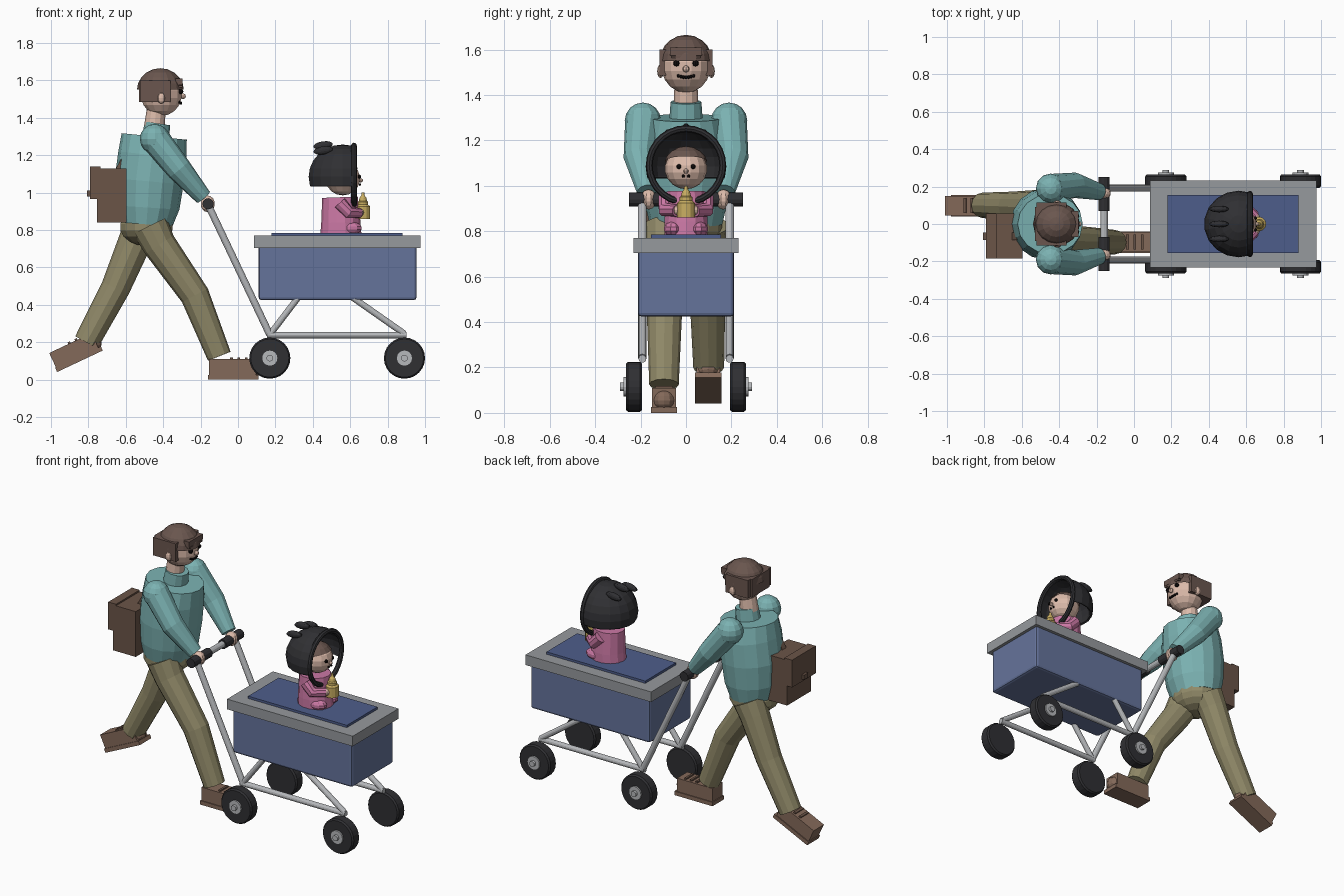
import bpy, bmesh, math
from mathutils import Vector as V, Matrix as M

if "Cube" in bpy.data.objects:
    bpy.data.objects.remove(bpy.data.objects["Cube"])

def mat(name, h):
    m = bpy.data.materials.new(name)
    m.diffuse_color = [((h >> s & 255) / 255) ** 2.2 for s in (16, 8, 0)] + [1]
    m.use_nodes = True
    m.node_tree.nodes["Principled BSDF"].inputs["Base Color"].default_value = m.diffuse_color
    return m

TEAL, SKIN, HAIR = mat("teal", 0x7AB0B0), mat("skin", 0xDDBBAA), mat("brown_hair", 0x6A5750)
PANTS, SHOE, BAG = mat("khaki", 0x8F8868), mat("shoe_brown", 0x83695A), mat("bag_brown", 0x6A5549)
BLUE, PAD, BLACK = mat("blue", 0x65739A), mat("dark_blue", 0x4F5E8A), mat("black", 0x333336)
PINK, YELLOW, DARK = mat("pink", 0xCB78A4), mat("yellow", 0xC8AD62), mat("eye", 0x181414)
GREY, RIM = mat("metal", 0xB5B7BA), mat("rim_grey", 0x95989C)

def finish(bm, name, m):
    bmesh.ops.recalc_face_normals(bm, faces=bm.faces[:])
    me = bpy.data.meshes.new(name)
    bm.to_mesh(me)
    bm.free()
    ob = bpy.data.objects.new(name, me)
    bpy.context.collection.objects.link(ob)
    me.materials.append(m)
    return ob

def box(name, c, size, m, rot=0, bevel=0):
    bm = bmesh.new()
    bmesh.ops.create_cube(bm, size=1, matrix=M.LocRotScale(V(c), M.Rotation(rot, 3, 'Y').to_quaternion(), V(size)))
    if bevel:
        bmesh.ops.bevel(bm, geom=bm.edges[:], offset=bevel, segments=2, affect='EDGES', profile=0.5)
    return finish(bm, name, m)

def span(name, lo, hi, m, bevel=0):
    return box(name, (V(lo) + V(hi)) / 2, V(hi) - V(lo), m, 0, bevel)

def ball(name, c, r, m, seg=14, rings=9, rot=0, cuts=()):
    r = (r, r, r) if isinstance(r, (int, float)) else r
    bm = bmesh.new()
    bmesh.ops.create_uvsphere(bm, u_segments=seg, v_segments=rings, radius=1,
        matrix=M.LocRotScale(V(c), M.Rotation(rot, 3, 'Y').to_quaternion(), V(r)))
    for co, no in cuts:
        bmesh.ops.bisect_plane(bm, geom=bm.verts[:] + bm.edges[:] + bm.faces[:],
                               plane_co=co, plane_no=no, clear_outer=True)
    return finish(bm, name, m)

def tube(name, pts, radii, m, sides=12):
    """Loft through points; a radius may be (in-plane, sideways)."""
    bm, pts, loops = bmesh.new(), [V(p) for p in pts], []
    if isinstance(radii, (int, float)):
        radii = [radii] * len(pts)
    for i, (p, r) in enumerate(zip(pts, radii)):
        t = (pts[min(i + 1, len(pts) - 1)] - pts[max(i - 1, 0)]).normalized()
        ref = V((1, 0, 0)) if abs(t.y) > 0.9 else V((0, 1, 0))
        side = (ref - t * ref.dot(t)).normalized()
        a, b = r if isinstance(r, tuple) else (r, r)
        u = t.cross(side)
        loops.append([bm.verts.new(p + u * a * math.cos(k * math.tau / sides) + side * b * math.sin(k * math.tau / sides))
                      for k in range(sides)])
    for l0, l1 in zip(loops, loops[1:]):
        for k in range(sides):
            j = (k + 1) % sides
            bm.faces.new((l0[k], l0[j], l1[j], l1[k]))
    bm.faces.new(loops[0])
    bm.faces.new(loops[-1])
    return finish(bm, name, m)

# Cart tub, rim and cushion
span("cart_tub", (0.11, -0.212, 0.425), (0.955, 0.212, 0.73), BLUE, 0.015)
span("cart_rim", (0.085, -0.232, 0.705), (0.975, 0.232, 0.77), RIM)
span("cart_cushion", (0.18, -0.155, 0.75), (0.88, 0.155, 0.785), PAD)

# Cart frame, wheels, hand grips (both sides)
for s, n in ((-1, "right"), (1, "left")):
    y = 0.192 * s
    tube(n + "_handle_tube", [(0.17, y, 0.24), (-0.16, y, 0.935)], 0.019, GREY)
    tube(n + "_lower_rail", [(0.155, y, 0.238), (0.90, y, 0.238)], 0.017, GREY)
    tube(n + "_rear_strut", [(0.17, y, 0.24), (0.33, y, 0.45)], 0.017, GREY)
    tube(n + "_front_strut", [(0.89, y, 0.245), (0.59, y, 0.455)], 0.017, GREY)
    for x in (0.17, 0.89):
        tube(n + "_wheel", [(x, 0.193 * s, 0.115), (x, 0.203 * s, 0.115), (x, 0.255 * s, 0.115), (x, 0.265 * s, 0.115)],
             [0.102, 0.11, 0.11, 0.102], BLACK, 24)
        tube(n + "_hub", [(x, 0.2 * s, 0.115), (x, 0.275 * s, 0.115)], 0.043, GREY, 16)
        tube(n + "_hub_cap", [(x, 0.2 * s, 0.115), (x, 0.29 * s, 0.115)], 0.018, GREY)
    tube(n + "_grip", [(-0.16, 0.07 * s, 0.94), (-0.16, 0.25 * s, 0.94)], 0.03, BLACK)
tube("handle_bar", [(-0.16, -0.24, 0.94), (-0.16, 0.24, 0.94)], 0.02, GREY)

# Adult torso, collar, neck, hips
tube("sweater", [(-0.49, 0, 0.83), (-0.483, 0, 0.92), (-0.475, 0, 1.06), (-0.458, 0, 1.2), (-0.448, 0, 1.3)],
     [(0.14, 0.16), (0.17, 0.18), (0.185, 0.19), (0.183, 0.185), (0.175, 0.16)], TEAL, 16)
tube("collar", [(-0.445, 0, 1.27), (-0.43, 0, 1.37)], [0.075, 0.068], TEAL)
tube("neck", [(-0.45, 0, 1.33), (-0.435, 0, 1.46)], [0.056, 0.05], SKIN)
ball("hips", (-0.49, 0, 0.815), (0.145, 0.16, 0.10), PANTS)

# Adult arms and hands
for s, n in ((-1, "right"), (1, "left")):
    ball(n + "_shoulder", (-0.445, 0.19 * s, 1.287), 0.08, TEAL, 12, 8)
    tube(n + "_sleeve", [(-0.445, 0.19 * s, 1.29), (-0.315, 0.207 * s, 1.125), (-0.185, 0.172 * s, 0.975)],
         [0.078, 0.068, 0.045], TEAL)
    ball(n + "_hand", (-0.162, 0.165 * s, 0.94), (0.04, 0.036, 0.044), SKIN, 10, 7)

# Adult legs
tube("front_leg", [(-0.47, -0.085, 0.82), (-0.42, -0.09, 0.72), (-0.23, -0.095, 0.45), (-0.1, -0.097, 0.125)],
     [0.10, 0.09, 0.078, 0.065], PANTS)
tube("back_leg", [(-0.51, 0.085, 0.82), (-0.55, 0.09, 0.74), (-0.655, 0.095, 0.49), (-0.81, 0.1, 0.2)],
     [0.10, 0.09, 0.078, 0.068], PANTS)

# Shoes
for n, o, a in (("front", V((-0.025, -0.097, 0)), 0), ("back", V((-0.845, 0.098, 0.098)), -0.44)):
    R = M.Rotation(a, 3, 'Y')
    def at(x, z):
        return o + R @ V((x, 0, z))
    box(n + "_shoe_sole", at(0, 0.0125), (0.27, 0.116, 0.025), SHOE, a)
    box(n + "_shoe_upper", at(-0.005, 0.065), (0.25, 0.104, 0.09), SHOE, a)
    ball(n + "_shoe_toe", at(0.09, 0.055), (0.06, 0.052, 0.05), SHOE, 12, 8, a)
    for x in (-0.01, 0.03, 0.07):
        box(n + "_shoe_lace", at(x, 0.112), (0.014, 0.08, 0.014), BAG, a)

# Adult head and face
ball("head", (-0.41, 0, 1.525), (0.113, 0.108, 0.115), SKIN)
ball("hair_top", (-0.415, 0, 1.545), (0.126, 0.118, 0.12), HAIR, 16, 10, 0, [((0, 0, 1.55), (0, 0, -1))])
for s, n in ((-1, "right"), (1, "left")):
    span(n + "_side_hair", (-0.52, 0.102 * s - 0.014, 1.485), (-0.36, 0.102 * s + 0.014, 1.6), HAIR)
    ball(n + "_ear", (-0.41, 0.112 * s, 1.505), (0.022, 0.015, 0.03), SKIN, 8, 6)
    ball(n + "_eye", (-0.306, 0.042 * s, 1.54), 0.014, DARK, 8, 6)
    box(n + "_brow", (-0.308, 0.042 * s, 1.568), (0.02, 0.045, 0.01), HAIR)
span("back_hair", (-0.53, -0.09, 1.485), (-0.45, 0.09, 1.6), HAIR)
span("fringe", (-0.335, -0.07, 1.575), (-0.298, 0.07, 1.61), HAIR)
ball("nose", (-0.294, 0, 1.515), 0.015, SKIN, 8, 6)
for i in range(-3, 4):
    ball("mouth_dot", (-0.305 - 0.0012 * i * i, 0.011 * i, 1.478 + 0.0008 * i * i), 0.008, DARK, 6, 5)

# Bag on the back
span("bag_body", (-0.755, -0.185, 0.84), (-0.595, 0.055, 1.13), BAG)
span("bag_pocket", (-0.79, -0.185, 0.965), (-0.735, 0.055, 1.14), BAG)
span("bag_buckle", (-0.806, -0.085, 0.98), (-0.785, -0.045, 1.01), BAG)
box("bag_strap", (-0.635, -0.065, 1.14), (0.02, 0.04, 0.08), BAG, 0.5)

# Child body
tube("child_body", [(0.55, 0, 0.775), (0.55, 0, 0.84), (0.545, 0, 0.975)],
     [(0.11, 0.098), (0.105, 0.098), (0.095, 0.088)], PINK, 14)
for s, n in ((-1, "right"), (1, "left")):
    tube("child_" + n + "_arm", [(0.545, 0.088 * s, 0.945), (0.59, 0.09 * s, 0.895), (0.65, 0.04 * s, 0.89)],
         [0.036, 0.033, 0.027], PINK, 10)
    ball("child_" + n + "_hand", (0.652, 0.036 * s, 0.893), 0.022, SKIN, 8, 6)
    ball("child_" + n + "_leg", (0.60, 0.055 * s, 0.81), (0.065, 0.042, 0.035), PINK, 10, 7)
    ball("child_" + n + "_eye", (0.647, 0.031 * s, 1.085), 0.011, DARK, 8, 6)
    ball("child_" + n + "_mouth_dot", (0.652, 0.012 * s, 1.043), 0.007, DARK, 6, 5)
ball("child_head", (0.56, 0, 1.075), (0.095, 0.093, 0.09), SKIN)
ball("child_hair", (0.558, 0, 1.085), (0.098, 0.098, 0.09), HAIR, 14, 9, 0, [((0.56, 0, 1.11), (0.25, 0, -1))])
ball("child_nose", (0.657, 0, 1.065), 0.011, SKIN, 8, 6)

# Bottle
tube("bottle", [(0.668, 0, z) for z in (0.86, 0.925, 0.935, 0.95, 0.955, 0.972, 0.985, 1.0)],
     [0.039, 0.039, 0.028, 0.028, 0.022, 0.018, 0.009, 0.007], YELLOW)

# Open hood with rim and fins
hood = ball("hood", (0.56, 0, 1.085), (0.185, 0.178, 0.172), BLACK, 18, 12, 0,
            [((0.622, 0, 0), (1, 0, 0)), ((0, 0, 1.032), (0, 0, -1))])
sol = hood.modifiers.new("shell", 'SOLIDIFY')
sol.thickness = 0.012
bpy.ops.mesh.primitive_torus_add(major_segments=28, minor_segments=8, major_radius=0.162, minor_radius=0.015,
                                 location=(0.62, 0, 1.09), rotation=(0, math.pi / 2, 0))
rim = bpy.context.object
rim.name = "hood_rim"
rim.data.materials.append(BLACK)
for y, z in ((-0.08, 1.225), (0, 1.252), (0.08, 1.225)):
    ball("hood_fin", (0.455, y, z), (0.055, 0.018, 0.022), BLACK, 10, 7, -0.15)
